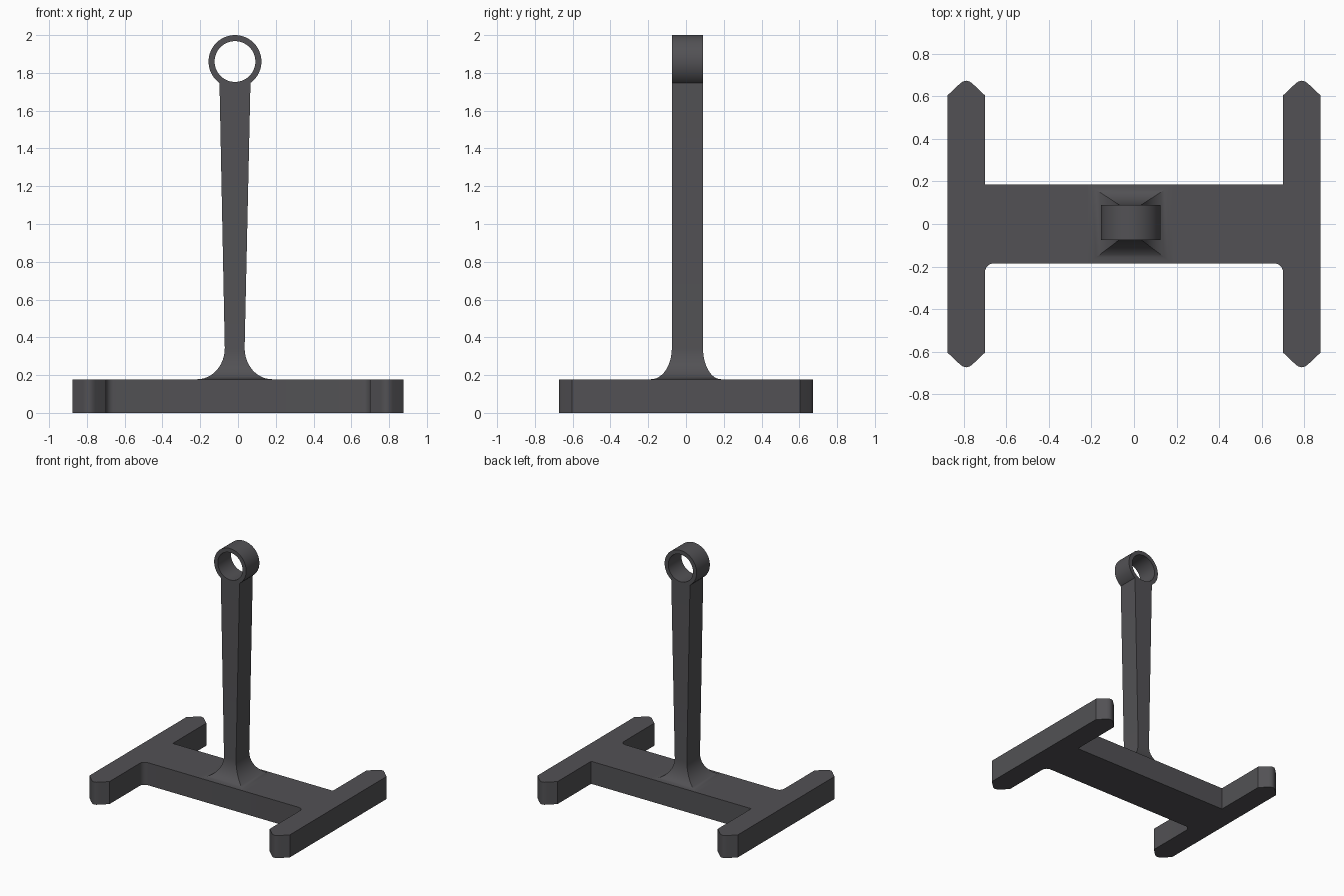
import bpy, bmesh, math

if "Cube" in bpy.data.objects:
    bpy.data.objects.remove(bpy.data.objects["Cube"])

dark = bpy.data.materials.new("dark grey")
dark.diffuse_color = (0.085, 0.083, 0.09, 1)
dark.use_nodes = True
dark.node_tree.nodes["Principled BSDF"].inputs["Base Color"].default_value = dark.diffuse_color


def finish(name, bm):
    bmesh.ops.recalc_face_normals(bm, faces=bm.faces)
    me = bpy.data.meshes.new(name)
    bm.to_mesh(me)
    bm.free()
    ob = bpy.data.objects.new(name, me)
    bpy.context.collection.objects.link(ob)
    me.materials.append(dark)
    bpy.ops.object.select_all(action='DESELECT')
    ob.select_set(True)
    bpy.context.view_layer.objects.active = ob
    bpy.ops.object.shade_smooth_by_angle(angle=math.radians(30))
    return ob


def loft(name, rings, caps=True, closed=False):
    """Skin a list of equal-length point loops."""
    bm = bmesh.new()
    loops = [[bm.verts.new(p) for p in r] for r in rings]
    n = len(loops[0])
    pairs = list(zip(loops, loops[1:]))
    if closed:
        pairs.append((loops[-1], loops[0]))
    for a, b in pairs:
        for i in range(n):
            j = (i + 1) % n
            bm.faces.new((a[i], a[j], b[j], b[i]))
    if caps:
        bm.faces.new(loops[0])
        bm.faces.new(loops[-1])
    return finish(name, bm)


# H-shaped base: right half outline from front middle to back middle, then mirrored
cx, w = 0.788, 0.088
bar, r = 0.185, 0.042
tip = [(-w, 0.604), (-0.032, 0.657), (-0.017, 0.669), (0, 0.673),
       (0.017, 0.669), (0.032, 0.657), (w, 0.604)]
half = []
for i in range(7):  # rounded inner corner at the front
    a = math.pi / 2 * i / 6
    half.append((cx - w - r + r * math.sin(a), -bar - r + r * math.cos(a)))
half += [(cx + x, -y) for x, y in tip]
half += [(cx + x, y) for x, y in reversed(tip)]
half.append((cx - w, bar))  # sharp inner corner at the back
outline = half + [(-x, y) for x, y in reversed(half)]
loft("h_base", [[(x, y, z) for x, y in outline] for z in (0, 0.178)])

# Tapered stem with a flared foot
y0, y1 = -0.075, 0.09


def rect(xa, xb, ya, yb, z):
    return [(xa, ya, z), (xb, ya, z), (xb, yb, z), (xa, yb, z)]


sections = []
for i in range(13):
    a = math.pi / 2 * i / 12
    f, z = 1 - math.sin(a), 0.178 + 0.165 * (1 - math.cos(a))
    sections.append(rect(-0.07 - 0.145 * f, 0.035 + 0.145 * f,
                         y0 - 0.11 * f, y1 + 0.095 * f, z))
sections.append(rect(-0.098, 0.066, y0, y1, 1.746))
loft("stem", sections)

# Ring at the top
N = 64
prof = [(0.14, y0), (0.14, y1), (0.108, y1), (0.108, y0)]
rings = []
for i in range(N):
    a = 2 * math.pi * i / N
    rings.append([(-0.016 + q * math.cos(a), y, 1.86 + q * math.sin(a)) for q, y in prof])
loft("top_ring", rings, caps=False, closed=True)
